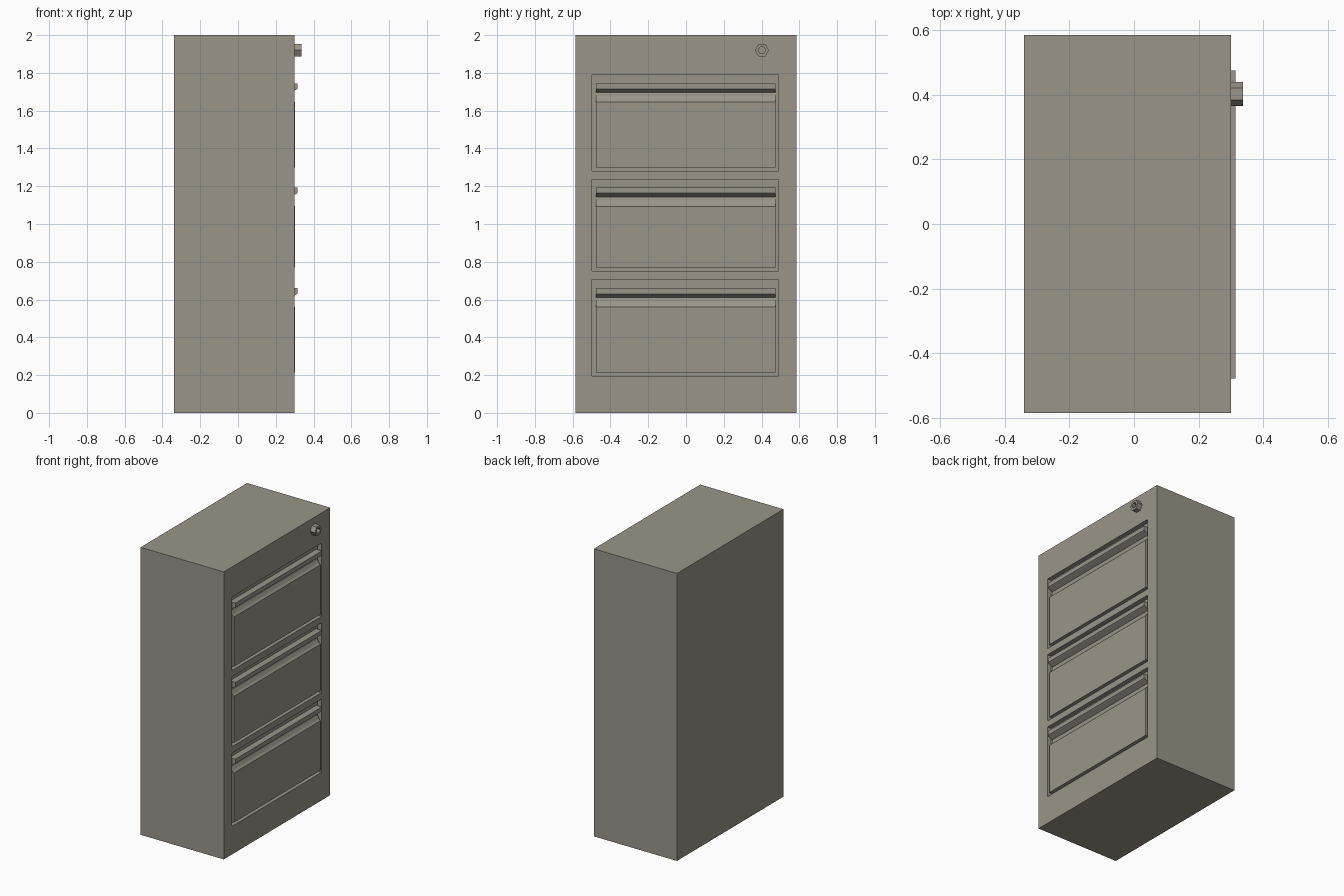
import bpy, bmesh, math
from mathutils import Vector

if "Cube" in bpy.data.objects:
    bpy.data.objects.remove(bpy.data.objects["Cube"])

metal = bpy.data.materials.new("warm_grey_metal")
metal.diffuse_color = (0.32, 0.30, 0.25, 1)
metal.use_nodes = True
metal.node_tree.nodes["Principled BSDF"].inputs["Base Color"].default_value = metal.diffuse_color

BACK, FRONT = -0.34, 0.30      # cabinet depth runs along x
RECESS = 0.03
# (opening bottom, opening top, drawer bottom, drawer top)
ROWS = [(0.195, 0.705, 0.215, 0.66),
        (0.75, 1.235, 0.77, 1.193),
        (1.28, 1.79, 1.30, 1.745)]


def finish(name, bm):
    bmesh.ops.recalc_face_normals(bm, faces=bm.faces[:])
    mesh = bpy.data.meshes.new(name)
    bm.to_mesh(mesh)
    bm.free()
    mesh.materials.append(metal)
    obj = bpy.data.objects.new(name, mesh)
    bpy.context.collection.objects.link(obj)
    return obj


# Cabinet: gridded front, drawer openings pushed in, outline pulled back
bm = bmesh.new()
ys = [-0.585, -0.497, 0.49, 0.585]
zs = [0.0] + [z for r in ROWS for z in r[:2]] + [2.0]
grid = [[bm.verts.new((FRONT, y, z)) for y in ys] for z in zs]
openings = []
for i in range(len(zs) - 1):
    for j in range(3):
        f = bm.faces.new((grid[i][j], grid[i][j + 1], grid[i + 1][j + 1], grid[i + 1][j]))
        if j == 1 and i % 2 == 1:
            openings.append(f)
border = [e for e in bm.edges if e.is_boundary]
ret = bmesh.ops.extrude_edge_only(bm, edges=border)["geom"]
bmesh.ops.translate(bm, vec=(BACK - FRONT, 0, 0),
                    verts=[v for v in ret if isinstance(v, bmesh.types.BMVert)])
bmesh.ops.holes_fill(bm, edges=[e for e in bm.edges if e.is_boundary], sides=0)
bmesh.ops.recalc_face_normals(bm, faces=bm.faces[:])
for f in openings:
    r = bmesh.ops.extrude_face_region(bm, geom=[f])["geom"]
    bmesh.ops.translate(bm, vec=(-RECESS, 0, 0),
                        verts=[v for v in r if isinstance(v, bmesh.types.BMVert)])
    if f.is_valid:
        bm.faces.remove(f)
bmesh.ops.dissolve_limit(bm, angle_limit=0.01, verts=bm.verts[:], edges=bm.edges[:])
finish("cabinet_body", bm)


# Drawer fronts: one profile with finger groove and pull lip, swept along y
def drawer(name, z0, t):
    prof = [(0.262, z0), (0.302, z0), (0.302, t - 0.10), (0.290, t - 0.088),
            (0.279, t - 0.068), (0.276, t - 0.05), (0.306, t - 0.035),
            (0.314, t - 0.03), (0.314, t), (0.262, t)]
    bm = bmesh.new()
    face = bm.faces.new([bm.verts.new((x, -0.477, z)) for x, z in prof])
    r = bmesh.ops.extrude_face_region(bm, geom=[face])["geom"]
    bmesh.ops.translate(bm, vec=(0, 0.952, 0),
                        verts=[v for v in r if isinstance(v, bmesh.types.BMVert)])
    finish(name, bm)


for n, (_, _, z0, t) in zip(("bottom", "middle", "top"), ROWS):
    drawer(n + "_drawer", z0, t)

# Lock: hexagonal barrel with a hollow centre
bm = bmesh.new()
rings = []
for x, r in ((0.295, 0.037), (0.337, 0.037), (0.337, 0.02), (0.315, 0.02)):
    rings.append([bm.verts.new((x, 0.402 + r * math.cos(k * math.pi / 3),
                                1.92 + r * math.sin(k * math.pi / 3))) for k in range(6)])
for a, b in zip(rings, rings[1:]):
    for k in range(6):
        bm.faces.new((a[k], a[(k + 1) % 6], b[(k + 1) % 6], b[k]))
bm.faces.new(rings[0])
bm.faces.new(rings[-1])
finish("lock_barrel", bm)
